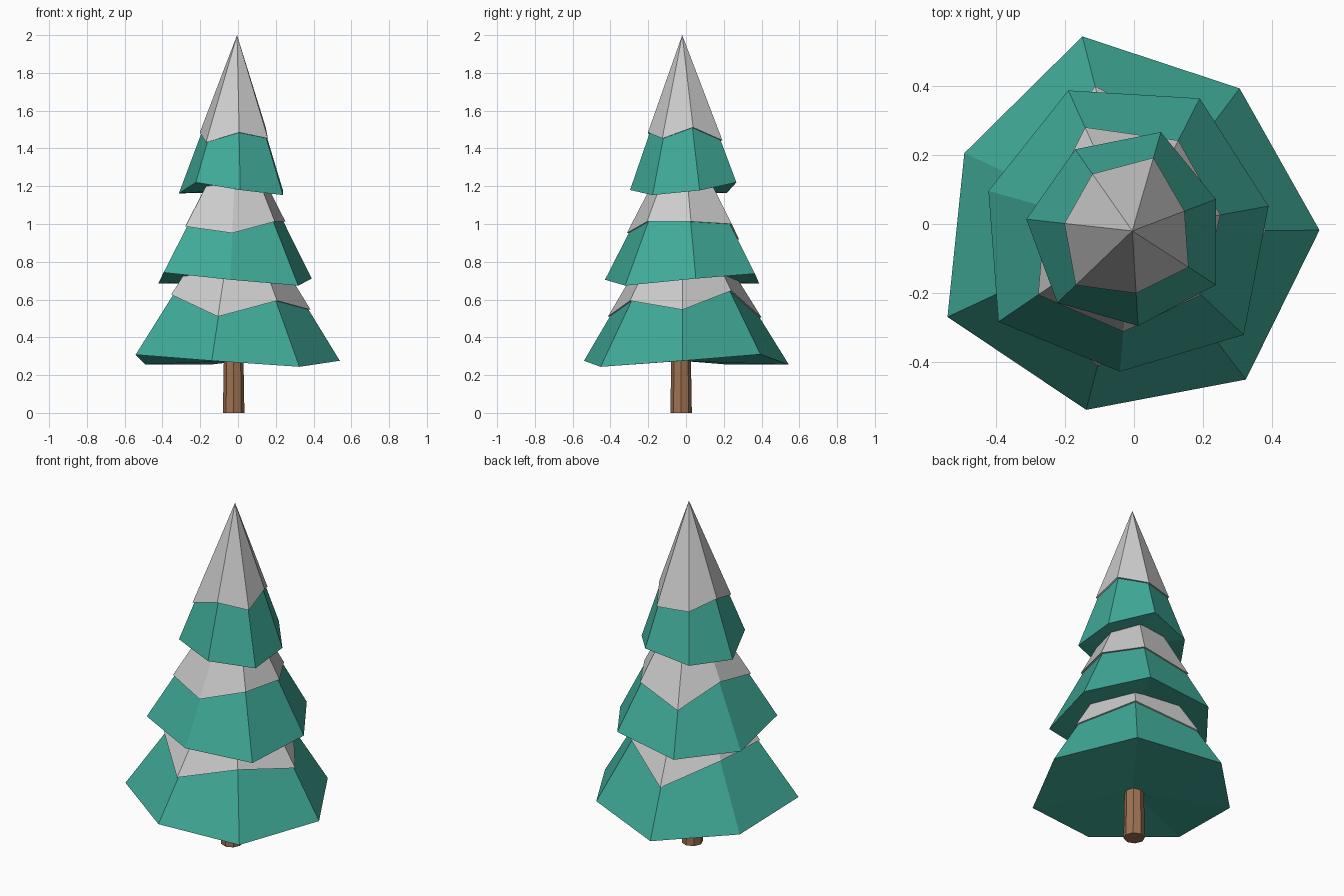
import bpy, bmesh
from mathutils import Vector

if "Cube" in bpy.data.objects:
    bpy.data.objects.remove(bpy.data.objects["Cube"])

CX, CY = -0.005, -0.02


def paint(obj, name, color):
    mat = bpy.data.materials.get(name) or bpy.data.materials.new(name)
    mat.diffuse_color = color
    mat.use_nodes = True
    mat.node_tree.nodes["Principled BSDF"].inputs["Base Color"].default_value = mat.diffuse_color
    obj.data.materials.append(mat)


def cone(name, tip, ring, inner):
    """Faceted cone: tip, rim ring, and a centre-closed underside."""
    bm = bmesh.new()
    t = bm.verts.new(tip)
    c = bm.verts.new(inner)
    vs = [bm.verts.new(p) for p in ring]
    for a, b in zip(vs, vs[1:] + vs[:1]):
        bm.faces.new((a, b, t))
        bm.faces.new((b, a, c))
    bmesh.ops.recalc_face_normals(bm, faces=bm.faces)
    me = bpy.data.meshes.new(name)
    bm.to_mesh(me)
    bm.free()
    obj = bpy.data.objects.new(name, me)
    bpy.context.collection.objects.link(obj)
    return obj


def tier(name, tip_z, rim, snow_z):
    """Green branch cone with a slightly larger snow cap over its tip."""
    tip = Vector((CX, CY, tip_z))
    rim = [Vector(p) for p in rim]
    mean_z = sum(p.z for p in rim) / len(rim)
    green = cone(name + "_branches", tip - Vector((0, 0, 0.015)), rim, (CX, CY, mean_z))
    paint(green, "needles", (0.05, 0.40, 0.31, 1))
    ring = []
    for p, z in zip(rim, snow_z):
        q = tip.lerp(p, (tip_z - z) / (tip_z - p.z))
        out = Vector((q.x - CX, q.y - CY, 0)).normalized()
        ring.append(q + out * 0.008)
    snow_mid = sum(snow_z) / len(snow_z)
    cone(name + "_snow", tip, ring, (CX, CY, snow_mid))


# Three tiers of seven-sided branches, rims uneven in height
tier("lower", 1.18,
     [(.539, -.018, .276), (.307, .394, .31), (-.15, .545, .255), (-.493, .206, .257),
      (-.542, -.27, .308), (-.139, -.54, .276), (.325, -.452, .244)],
     [.546, .647, .504, .61, .626, .51, .594])
tier("middle", 1.52,
     [(.391, .052, .711), (.191, .365, .737), (-.191, .388, .684), (-.423, .096, .684),
      (-.394, -.284, .743), (-.041, -.429, .705), (.319, -.322, .674)],
     [1.013, 1.0, .918, 1.03, .987, .952, 1.013])
tier("upper", 2.0,
     [(.238, .072, 1.178), (.078, .267, 1.22), (-.171, .217, 1.165), (-.313, .014, 1.162),
      (-.223, -.229, 1.22), (.012, -.296, 1.18), (.238, -.177, 1.153)],
     [1.512, 1.443, 1.44, 1.485, 1.432, 1.485, 1.453])

# Trunk
bpy.ops.mesh.primitive_cone_add(vertices=8, radius1=0.057, radius2=0.05, depth=0.4,
                                location=(-0.023, -0.026, 0.2))
trunk = bpy.context.object
trunk.name = "trunk"
paint(trunk, "bark", (0.34, 0.17, 0.085, 1))
